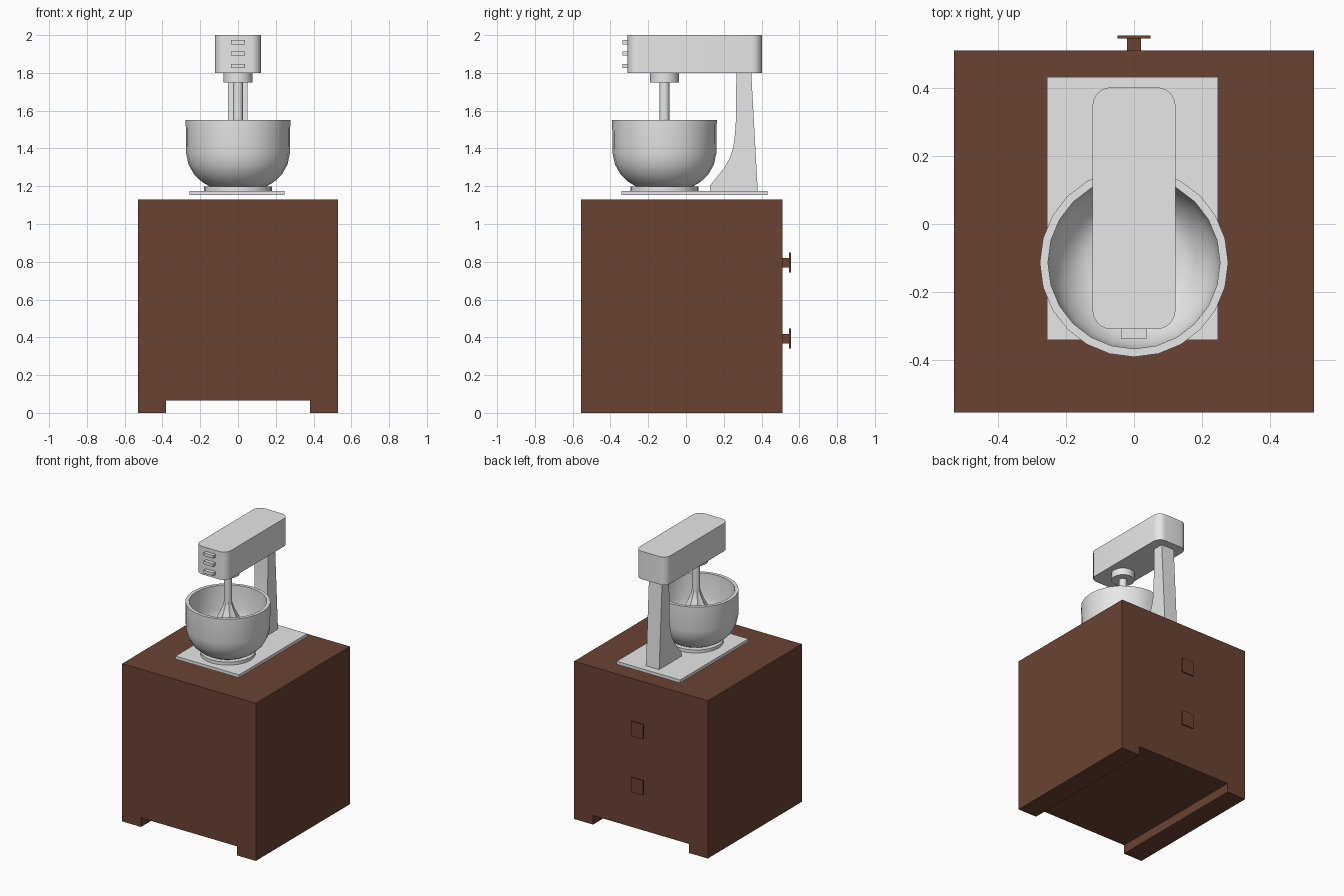
import bpy, bmesh, math
from mathutils import Vector

if "Cube" in bpy.data.objects:
    bpy.data.objects.remove(bpy.data.objects["Cube"])


def material(name, rgb):
    m = bpy.data.materials.new(name)
    m.diffuse_color = (*rgb, 1)
    m.use_nodes = True
    m.node_tree.nodes["Principled BSDF"].inputs["Base Color"].default_value = m.diffuse_color
    return m


BROWN = material("dark_brown_wood", (0.145, 0.055, 0.033))
GREY = material("light_grey_metal", (0.8, 0.8, 0.8))


def finish(name, bm, mat, angle=35):
    """Weld, fix normals, shade smooth by angle and link the object."""
    bmesh.ops.remove_doubles(bm, verts=bm.verts, dist=1e-5)
    bmesh.ops.recalc_face_normals(bm, faces=bm.faces)
    for f in bm.faces:
        f.smooth = True
    for e in bm.edges:
        e.smooth = len(e.link_faces) == 2 and e.calc_face_angle(0) < math.radians(angle)
    me = bpy.data.meshes.new(name)
    bm.to_mesh(me)
    bm.free()
    me.materials.append(mat)
    ob = bpy.data.objects.new(name, me)
    bpy.context.collection.objects.link(ob)
    return ob


def prism(name, points, to3d, depth, mat):
    """Extrude a flat outline along a vector."""
    bm = bmesh.new()
    face = bm.faces.new([bm.verts.new(to3d(a, b)) for a, b in points])
    ext = bmesh.ops.extrude_face_region(bm, geom=[face])
    verts = [g for g in ext["geom"] if isinstance(g, bmesh.types.BMVert)]
    bmesh.ops.translate(bm, verts=verts, vec=Vector(depth))
    return finish(name, bm, mat)


def box(name, x0, x1, y0, y1, z0, z1, mat):
    return prism(name, [(x0, y0), (x1, y0), (x1, y1), (x0, y1)],
                 lambda a, b: (a, b, z0), (0, 0, z1 - z0), mat)


def lathe(name, profile, cy, mat, n=24, flute=0.0, lobes=8):
    """Revolve (radius, z) points about a vertical axis at y = cy."""
    bm = bmesh.new()
    rings = []
    for r, z in profile:
        ring = []
        for i in range(n):
            t = 2 * math.pi * i / n
            k = r * (1 + flute * math.cos(lobes * t))
            ring.append(bm.verts.new((k * math.cos(t), cy + k * math.sin(t), z)))
        rings.append(ring)
    for a, b in zip(rings, rings[1:]):
        for i in range(n):
            j = (i + 1) % n
            bm.faces.new((a[i], a[j], b[j], b[i]))
    bm.faces.new(rings[0])
    bm.faces.new(rings[-1])
    return finish(name, bm, mat)


# Cabinet with a channel underneath that leaves two side runners
prism("cabinet",
      [(-0.53, 0), (-0.38, 0), (-0.38, 0.065), (0.38, 0.065), (0.38, 0),
       (0.53, 0), (0.53, 1.13), (-0.53, 1.13)],
      lambda a, b: (a, -0.555, b), (0, 1.065, 0), BROWN)

# Two square knobs on the back
for label, z in (("lower", 0.393), ("upper", 0.795)):
    box(label + "_knob_stem", -0.02, 0.02, 0.505, 0.548, z - 0.025, z + 0.025, BROWN)
    box(label + "_knob_plate", -0.049, 0.049, 0.545, 0.555, z - 0.053, z + 0.053, BROWN)

# Mixer base plate, hovering just above the cabinet top
box("base_plate", -0.256, 0.247, -0.341, 0.432, 1.154, 1.176, GREY)

# Support post with a curved front edge
prism("support_post",
      [(0.38, 1.17), (0.345, 1.81), (0.267, 1.81), (0.263, 1.51), (0.251, 1.41),
       (0.232, 1.35), (0.204, 1.30), (0.165, 1.25), (0.128, 1.205), (0.126, 1.17)],
      lambda a, b: (-0.053, a, b), (0.104, 0, 0), GREY)

# Mixer head: rectangle with rounded upright corners
R = 0.055
outline = []
for cx, cy, start in ((0.122 - R, 0.402 - R, 0), (-0.122 + R, 0.402 - R, 90),
                      (-0.122 + R, -0.309 + R, 180), (0.122 - R, -0.309 + R, 270)):
    for i in range(7):
        t = math.radians(start + 15 * i)
        outline.append((cx + R * math.cos(t), cy + R * math.sin(t)))
prism("mixer_head", outline, lambda a, b: (a, b, 1.8), (0, 0, 0.2), GREY)

# Three buttons on the front of the head
for i, z in enumerate((1.837, 1.902, 1.962)):
    box("button_%d" % (i + 1), -0.038, 0.038, -0.336, -0.3, z - 0.011, z + 0.011, GREY)

# Collar, shaft and fluted beater
AXIS = -0.114
lathe("collar", [(0.077, 1.75), (0.077, 1.805)], AXIS, GREY)
lathe("beater_shaft", [(0.027, 1.5), (0.027, 1.76)], AXIS, GREY, 16)
lathe("beater",
      [(0.03, 1.25), (0.06, 1.28), (0.08, 1.34), (0.083, 1.39), (0.07, 1.44),
       (0.045, 1.49), (0.03, 1.53), (0.024, 1.56)], AXIS, GREY, 32, 0.08)

# Bowl foot and hollow bowl (outside, flat rim, inside)
lathe("bowl_foot", [(0.18, 1.17), (0.18, 1.198)], AXIS, GREY)
lathe("mixing_bowl",
      [(0.145, 1.196), (0.19, 1.222), (0.232, 1.262), (0.262, 1.315), (0.275, 1.375),
       (0.277, 1.55), (0.253, 1.55), (0.251, 1.38), (0.238, 1.325), (0.212, 1.28),
       (0.18, 1.245), (0.14, 1.222)], AXIS, GREY)
